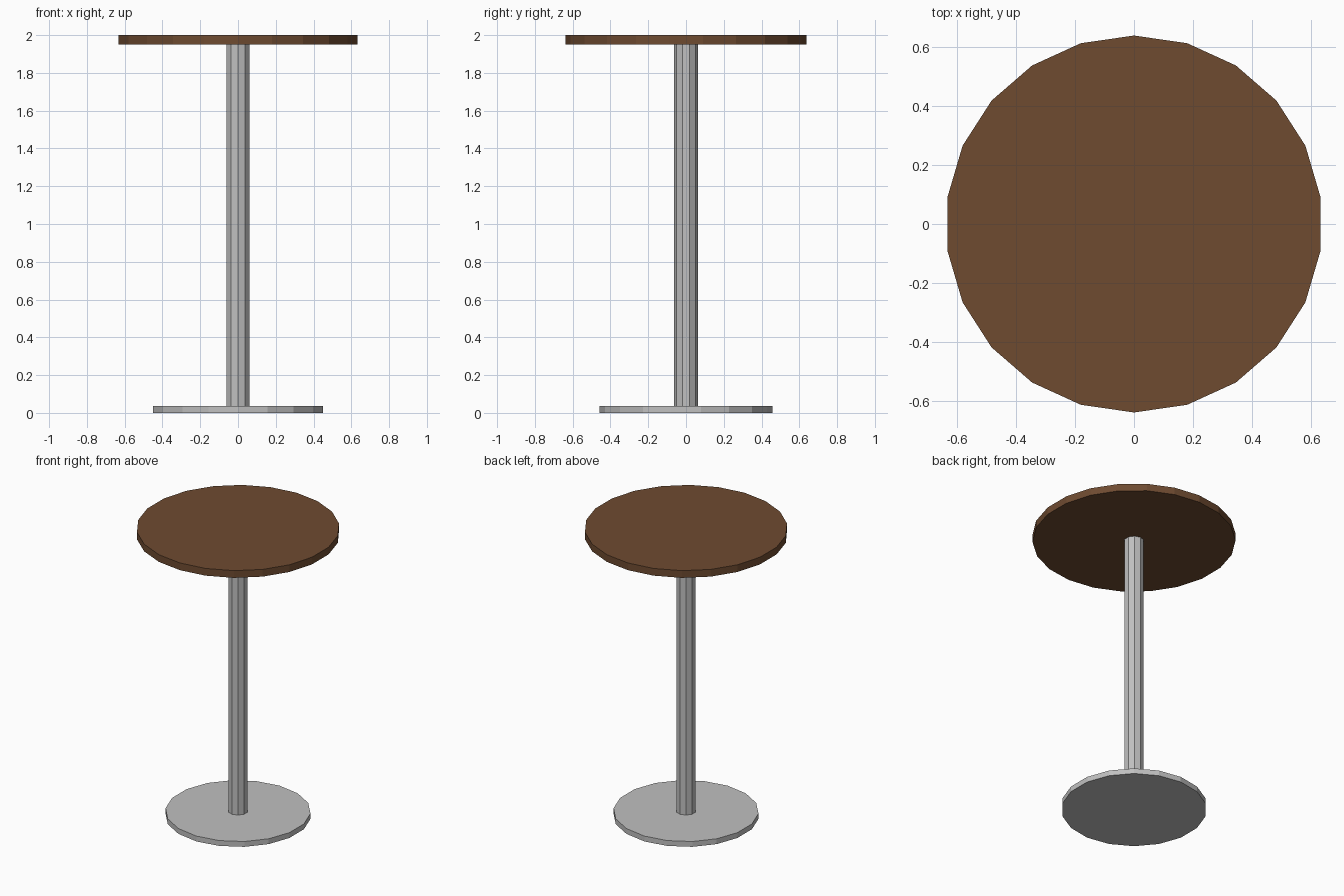
import bpy

cube = bpy.data.objects.get("Cube")
if cube:
    bpy.data.objects.remove(cube, do_unlink=True)


def make_material(name, rgb):
    mat = bpy.data.materials.new(name)
    mat.use_nodes = True
    colour = (*rgb, 1.0)
    mat.diffuse_color = colour
    mat.node_tree.nodes["Principled BSDF"].inputs["Base Color"].default_value = colour
    return mat


def disc(name, sides, radius, bottom, top, mat):
    """Upright flat-shaded cylinder between two heights."""
    bpy.ops.mesh.primitive_cylinder_add(
        vertices=sides, radius=radius, depth=top - bottom,
        location=(0, 0, (bottom + top) / 2))
    obj = bpy.context.object
    obj.name = name
    obj.data.materials.append(mat)
    return obj


wood = make_material("brown wood", (0.156, 0.070, 0.030))
metal = make_material("grey metal", (0.527, 0.527, 0.527))

# Foot plate, post and round top
disc("base_plate", 18, 0.457, 0.0, 0.037, metal)
disc("post", 10, 0.063, 0.037, 1.95, metal)
disc("table_top", 22, 0.638, 1.95, 2.0, wood)
